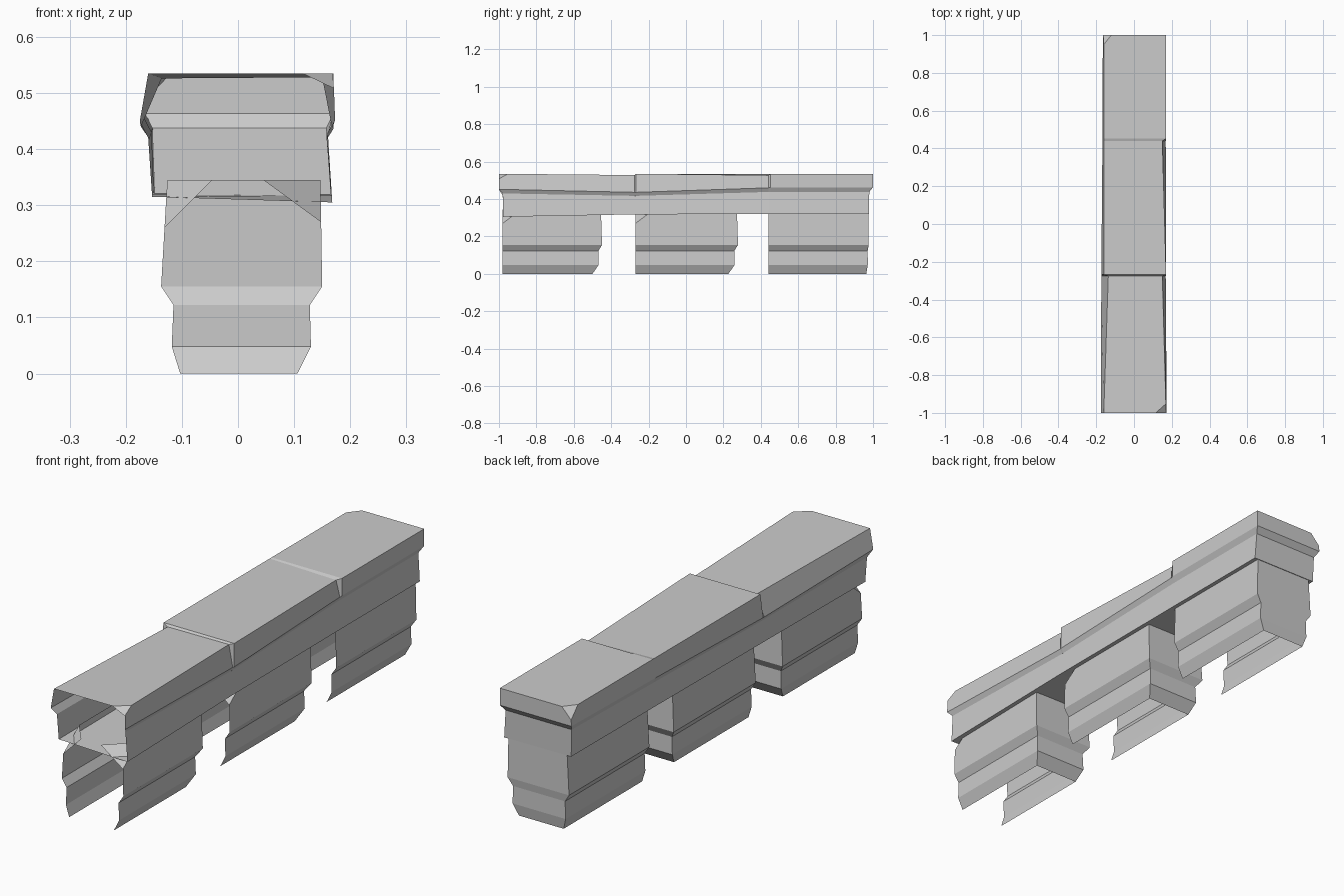
import bpy, bmesh
from mathutils import Vector

if "Cube" in bpy.data.objects:
    bpy.data.objects.remove(bpy.data.objects["Cube"])


def loft(rings):
    """Closed solid through rings of equal length (even count, mirrored ends)."""
    bm = bmesh.new()
    vs = [[bm.verts.new(p) for p in r] for r in rings]
    n = len(vs[0])
    for a, b in zip(vs, vs[1:]):
        for i in range(n):
            j = (i + 1) % n
            bm.faces.new((a[i], a[j], b[j], b[i]))
    # ends capped in strips so stepped ends stay flat
    for r in (vs[0], vs[-1]):
        for i in range(n // 2 - 1):
            bm.faces.new((r[i], r[i + 1], r[n - 2 - i], r[n - 1 - i]))
    bmesh.ops.recalc_face_normals(bm, faces=bm.faces[:])
    return bm


def chip(bm, a, b, c, centre):
    """Knock a corner off along the plane through three points."""
    a, b, c = Vector(a), Vector(b), Vector(c)
    no = (b - a).cross(c - a).normalized()
    if no.dot(Vector(centre) - a) > 0:
        no = -no
    geom = bm.verts[:] + bm.edges[:] + bm.faces[:]
    cut = bmesh.ops.bisect_plane(bm, geom=geom, plane_co=a, plane_no=no,
                                 clear_outer=True)["geom_cut"]
    edges = [e for e in cut if isinstance(e, bmesh.types.BMEdge)]
    bmesh.ops.edgeloop_fill(bm, edges=edges)
    bmesh.ops.recalc_face_normals(bm, faces=bm.faces[:])


def finish(bm, name, is_open):
    """Remove the open sides and make the object."""
    dead = [f for f in bm.faces if all(is_open[0](v.co) for v in f.verts)]
    for test in is_open[1:]:
        dead += [f for f in bm.faces if all(test(v.co) for v in f.verts)]
    bmesh.ops.delete(bm, geom=list(set(dead)), context='FACES')
    me = bpy.data.meshes.new(name)
    bm.to_mesh(me)
    bm.free()
    ob = bpy.data.objects.new(name, me)
    bpy.context.collection.objects.link(ob)
    return ob


# Beam: stations along y; each side lists (x, z) from bottom to top
stations = [
    (-1.0, [(.168, .305), (.160, .430), (.173, .452), (.170, .535)],
           [(-.153, .315), (-.160, .420), (-.175, .450), (-.160, .535)]),
    (-.275, [(.166, .318), (.158, .417), (.168, .436), (.150, .528)],
            [(-.153, .320), (-.158, .418), (-.173, .440), (-.136, .526)]),
    (-.268, [(.166, .318), (.158, .417), (.170, .436), (.170, .535)],
            [(-.153, .320), (-.158, .418), (-.173, .440), (-.160, .535)]),
    (.440, [(.165, .320), (.157, .438), (.168, .460), (.150, .527)],
           [(-.150, .322), (-.154, .430), (-.167, .455), (-.160, .535)]),
    (.452, [(.165, .320), (.157, .438), (.170, .462), (.170, .535)],
           [(-.150, .322), (-.154, .430), (-.167, .455), (-.160, .535)]),
    (1.0, [(.165, .320), (.157, .438), (.170, .463), (.170, .535)],
          [(-.148, .322), (-.152, .438), (-.165, .463), (-.160, .535)]),
]
inset = [.022, .020, 0, 0]  # stepped ends below the lip
rings = []
for y, right, left in stations:
    ys = [y - (y if abs(y) == 1 else 0) * d for d in inset]
    ring = [(x, yy, z) for (x, z), yy in zip(right, ys)]
    ring += [(x, yy, z) for (x, z), yy in reversed(list(zip(left, ys)))]
    rings.append(ring)
beam = loft(rings)
chip(beam, (.115, -1, .535), (.17, -.95, .535), (.171, -1, .508), (0, 0, .4))
chip(beam, (-.12, 1, .535), (-.16, .95, .535), (-.162, 1, .49), (0, 0, .4))
finish(beam, "top_beam", [lambda c: c.y < -.97])

# Corbels: (z, left x, right x, back y offset), hollow below and in front
profile = [
    (0, -.103, .106, -.045),
    (.048, -.118, .130, -.012),
    (.122, -.115, .128, -.014),
    (.155, -.137, .150, .006),
    (.345, -.126, .147, 0),
]
for name, y0, y1 in (("front_corbel", -.98, -.455),
                     ("middle_corbel", -.27, .272),
                     ("back_corbel", .44, .975)):
    k = .25 if name == "back_corbel" else 1
    rings = [[(l, y0, z), (r, y0, z), (r, y1 + d * k, z), (l, y1 + d * k, z)]
             for z, l, r, d in profile]
    bm = loft(rings)
    mid = (0, (y0 + y1) / 2, .15)
    # broken upper corners
    if name != "back_corbel":
        chip(bm, (.045, y0, .345), (.147, y0 + .1, .345), (.148, y0, .27), mid)
    if name == "front_corbel":
        chip(bm, (-.046, y0, .345), (-.126, y0 + .1, .345), (-.131, y0, .26), mid)
    finish(bm, name, [lambda c, y=y0: c.y < y + .001,
                      lambda c: c.z < .001,
                      lambda c: c.z > .344])
